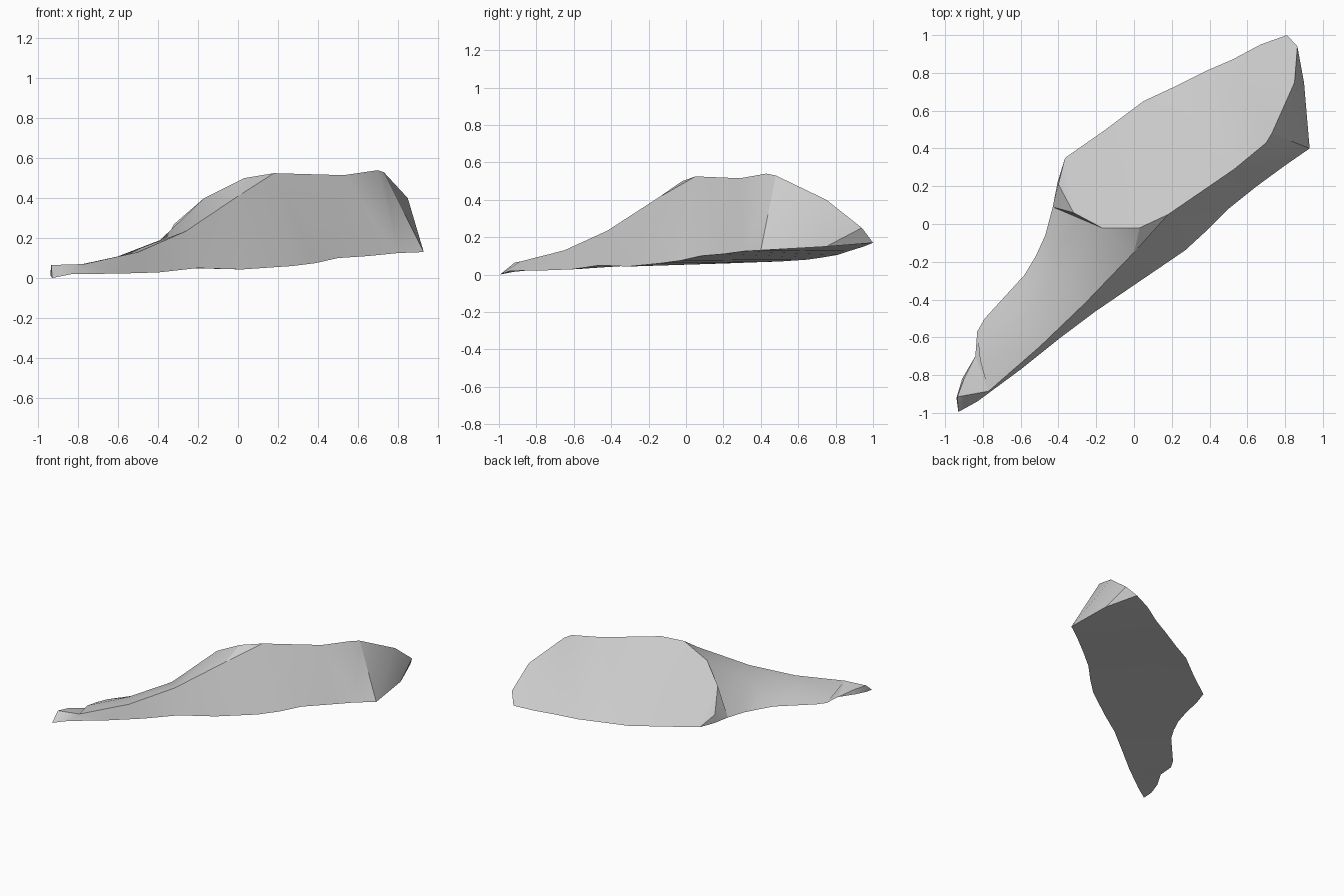
import bpy, bmesh, math
from mathutils import Vector

if "Cube" in bpy.data.objects:
    bpy.data.objects.remove(bpy.data.objects["Cube"])

bm = bmesh.new()
cache = {}


def vert(p):
    if p not in cache:
        cache[p] = bm.verts.new(p)
    return cache[p]


def face(*pts):
    bm.faces.new([vert(p) for p in pts])


def strip(a, b):
    """Triangulate between two chains, always taking the shorter diagonal."""
    i = j = 0
    dist = lambda p, q: (Vector(p) - Vector(q)).length
    while i < len(a) - 1 or j < len(b) - 1:
        step_a = j == len(b) - 1 or (
            i < len(a) - 1 and dist(a[i + 1], b[j]) <= dist(a[i], b[j + 1]))
        if step_a:
            face(a[i], a[i + 1], b[j])
            i += 1
        else:
            face(a[i], b[j + 1], b[j])
            j += 1


# Lower front edge, tip to broad end
front = [(-.93, -.995, .0), (-.83, -.94, .02), (-.6, -.77, .022), (-.4, -.61, .028),
         (-.2, -.46, .05), (.02, -.31, .043), (.27, -.14, .06), (.39, -.03, .075),
         (.5, .08, .10), (.65, .2, .11), (.8, .31, .125), (.93, .40, .13)]
# Crest
crest = [(-.77, -.885, .07), (-.5, -.65, .13), (-.26, -.42, .235), (0, -.15, .41),
         (.18, .05, .525), (.53, .29, .515), (.70, .43, .54), (.73, .48, .53)]
# Lower left edge of the neck, from the tip
neck_edge = [(-.94, -.92, .015), (-.91, -.82, .025), (-.84, -.70, .03), (-.83, -.57, .03),
             (-.79, -.50, .035), (-.58, -.27, .05), (-.52, -.17, .05), (-.47, -.06, .055),
             (-.43, .09, .06), (-.405, .22, .06), (-.365, .35, .065)]
# Lower back edge of the broad break face
back = [(-.15, .50, .07), (.05, .65, .08), (.2, .72, .09), (.38, .81, .105),
        (.52, .87, .125), (.67, .95, .15), (.81, 1.0, .17)]
corner = (.90, .75, .15)
# Rounded middle of the neck and left rim of the break face
mid = [(-.815, -.72, .062), (-.61, -.52, .105), (-.39, -.27, .19), (-.17, -.02, .40)]
rim = [(-.32, .06, .27), (-.40, .21, .12)]
shoulder = (.03, -.02, .50)
end_rim = [(.85, .75, .40), (.865, .94, .25)]
tip_top = [(-.935, -.915, .065), (-.90, -.82, .06)]

# Front face, neck and break face
strip(front, crest)
strip(crest[:4], mid)
strip(mid + rim, neck_edge[3:])
face(crest[3], mid[3], shoulder)
face(crest[3], shoulder, crest[4])
strip(rim[::-1] + [mid[3], shoulder] + crest[4:] + end_rim, [neck_edge[-1]] + back)

# Broad end and underside
strip([front[-1], corner, back[-1]], [crest[-1]] + end_rim)
strip(front, neck_edge + back + [corner])

# Narrow tip
fan = [mid[0], neck_edge[3], neck_edge[2], tip_top[1], tip_top[0], front[0]]
for p, q in zip(fan, fan[1:]):
    face(crest[0], p, q)
face(front[0], tip_top[0], neck_edge[0])
face(neck_edge[0], tip_top[0], tip_top[1], neck_edge[1])
face(neck_edge[1], tip_top[1], neck_edge[2])

bmesh.ops.recalc_face_normals(bm, faces=bm.faces)
mesh = bpy.data.meshes.new("rock_shard")
bm.to_mesh(mesh)
bm.free()
shard = bpy.data.objects.new("rock_shard", mesh)
bpy.context.collection.objects.link(shard)
bpy.context.view_layer.objects.active = shard
shard.select_set(True)
bpy.ops.object.shade_smooth_by_angle(angle=math.radians(28))
